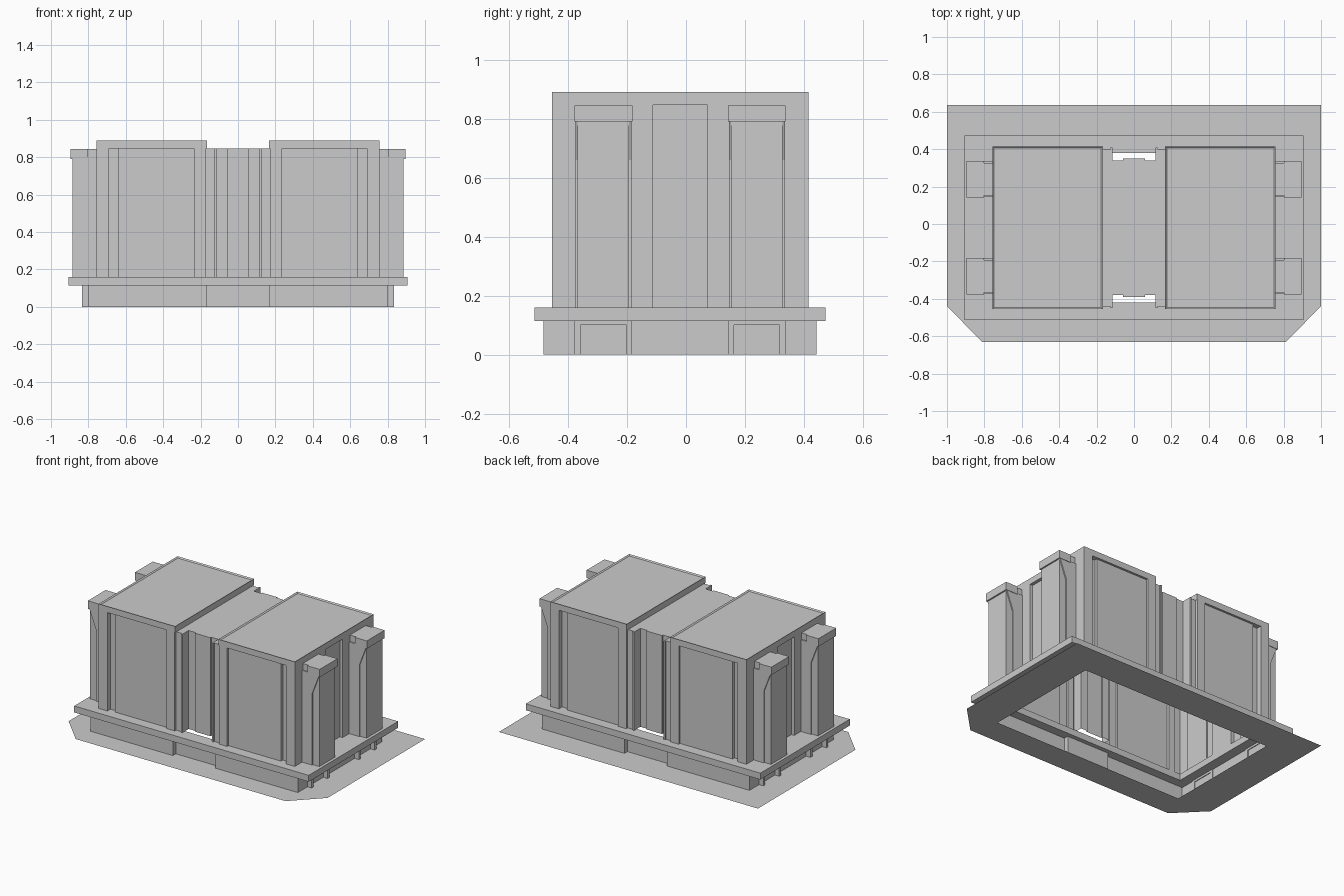
import bpy, bmesh
from mathutils import Vector

CY = -0.02  # the body's centre line in y

old = bpy.data.objects.get("Cube")
if old:
    bpy.data.objects.remove(old)

grey = bpy.data.materials.new("plain grey")
grey.use_nodes = True
tone = (0.6, 0.6, 0.6, 1)
grey.diffuse_color = tone
grey.node_tree.nodes["Principled BSDF"].inputs["Base Color"].default_value = tone


def finish(name, bm, y=CY):
    mesh = bpy.data.meshes.new(name)
    bm.to_mesh(mesh)
    bm.free()
    mesh.materials.append(grey)
    ob = bpy.data.objects.new(name, mesh)
    ob.location.y = y
    bpy.context.collection.objects.link(ob)
    return ob


def mirrored(quarter):
    """Closed plan outline from its front right quarter, given as (x, distance forward)."""
    front = [(x, -d) for x, d in quarter]
    right = front + [(x, -y) for x, y in reversed(front)]
    return right + [(-x, -y) for x, y in right]


def rectangle(x, d):
    return mirrored([(x, d)])


def walls(name, outline, z0, z1, roof):
    """Hollow shell standing on a plan outline, open below."""
    bm = bmesh.new()
    low = [bm.verts.new((x, y, z0)) for x, y in outline]
    high = [bm.verts.new((x, y, z1)) for x, y in outline]
    for i in range(len(low)):
        j = (i + 1) % len(low)
        bm.faces.new((low[i], low[j], high[j], high[i]))
    if roof:
        bm.faces.new(high)
    return finish(name, bm)


def frame(name, outer, inner, z0, z1, y=CY):
    """Flat plate with an opening, thickened when z1 is above z0."""
    bm = bmesh.new()
    edges = []
    for loop in (outer, inner):
        vs = [bm.verts.new((px, py, z0)) for px, py in loop]
        edges += [bm.edges.new((vs[i - 1], vs[i])) for i in range(len(vs))]
    bmesh.ops.triangle_fill(bm, edges=edges, use_beauty=True, normal=(0, 0, 1))
    bmesh.ops.dissolve_limit(bm, angle_limit=0.01, verts=bm.verts, edges=bm.edges)
    if z1 > z0:
        ext = bmesh.ops.extrude_face_region(bm, geom=bm.faces[:], use_keep_orig=True)
        moved = [v for v in ext["geom"] if isinstance(v, bmesh.types.BMVert)]
        bmesh.ops.translate(bm, verts=moved, vec=(0, 0, z1 - z0))
        bmesh.ops.recalc_face_normals(bm, faces=bm.faces)
    return finish(name, bm, y)


def box(name, x, y, z):
    bm = bmesh.new()
    bmesh.ops.create_cube(bm, size=1)
    lo, hi = Vector((x[0], y[0], z[0])), Vector((x[1], y[1], z[1]))
    for v in bm.verts:
        v.co = Vector([(a + b) / 2 + c * (b - a) for a, b, c in zip(lo, hi, v.co)])
    return finish(name, bm)


def prism(name, profile, y0, y1):
    """Side profile in x and z, extruded along y."""
    bm = bmesh.new()
    a = [bm.verts.new((x, y0, z)) for x, z in profile]
    b = [bm.verts.new((x, y1, z)) for x, z in profile]
    bm.faces.new(a)
    bm.faces.new(b[::-1])
    for i in range(len(a)):
        bm.faces.new((a[i - 1], a[i], b[i], b[i - 1]))
    bmesh.ops.recalc_face_normals(bm, faces=bm.faces)
    return finish(name, bm)


# Ground sheet with cut front corners
ground = [(-1, 0.635), (-1, -0.44), (-0.81, -0.632), (0.81, -0.632), (1, -0.44), (1, 0.635)]
opening = [(x, y + CY) for x, y in rectangle(0.74, 0.43)]
frame("ground_sheet", ground, opening, 0, 0, y=0)

# Plinth walls with a recessed middle, and the slab above
plinth = [(0.165, 0.43), (0.165, 0.4625), (0.8, 0.4625)]
walls("plinth_walls", mirrored(plinth), 0, 0.115, roof=False)
frame("floor_slab", rectangle(0.905, 0.493), rectangle(0.73, 0.4), 0.115, 0.16)

# Main body: stepped middle, sunken front and back panels, side recesses
body = [(0.06, 0.37), (0.06, 0.36), (0.115, 0.36), (0.115, 0.43), (0.125, 0.43),
        (0.125, 0.42), (0.17, 0.42), (0.17, 0.435), (0.235, 0.435), (0.235, 0.42),
        (0.64, 0.42), (0.64, 0.4), (0.69, 0.4), (0.69, 0.435), (0.757, 0.435),
        (0.757, 0.0925), (0.735, 0.0925)]
walls("body_walls", mirrored(body), 0.16, 0.847, roof=True)

# Bracket profile of the side piers
bracket = [(0.75, 0.16), (0.835, 0.16), (0.835, 0.66), (0.885, 0.79), (0.885, 0.8), (0.75, 0.8)]

for side, s in (("left", 1), ("right", -1)):
    # Raised roof block with a sunken top
    roof = box(side + "_roof_block", sorted((s * 0.167, s * 0.757)), (-0.435, 0.435), (0.847, 0.89))
    bm = bmesh.new()
    bm.from_mesh(roof.data)
    top = [f for f in bm.faces if f.normal.z > 0.9]
    bmesh.ops.inset_region(bm, faces=top, thickness=0.012)
    bmesh.ops.translate(bm, verts=top[0].verts, vec=(0, 0, -0.008))
    bm.to_mesh(roof.data)
    bm.free()

    for end, e in (("front", -1), ("back", 1)):
        name = side + "_" + end
        c = e * 0.26
        # Side pier: wide bracket, narrower shaft, neck and cap
        prism(name + "_pier_bracket", [(s * x, z) for x, z in bracket], c - 0.095, c + 0.095)
        box(name + "_pier_shaft", sorted((s * 0.8, s * 0.885)), (c - 0.087, c + 0.087), (0.16, 0.795))
        box(name + "_pier_neck", sorted((s * 0.75, s * 0.81)), (c - 0.087, c + 0.087), (0.79, 0.845))
        box(name + "_pier_cap", sorted((s * 0.802, s * 0.895)), (c - 0.098, c + 0.098), (0.79, 0.845))
        # Plinth posts and the lintel between them
        for label, d in (("inner", -0.0875), ("outer", 0.0875)):
            p = c + e * d
            box(name + "_" + label + "_post", sorted((s * 0.795, s * 0.833)),
                (p - 0.01, p + 0.01), (0, 0.115))
        box(name + "_lintel", sorted((s * 0.795, s * 0.828)), (c - 0.08, c + 0.08), (0.1, 0.115))
